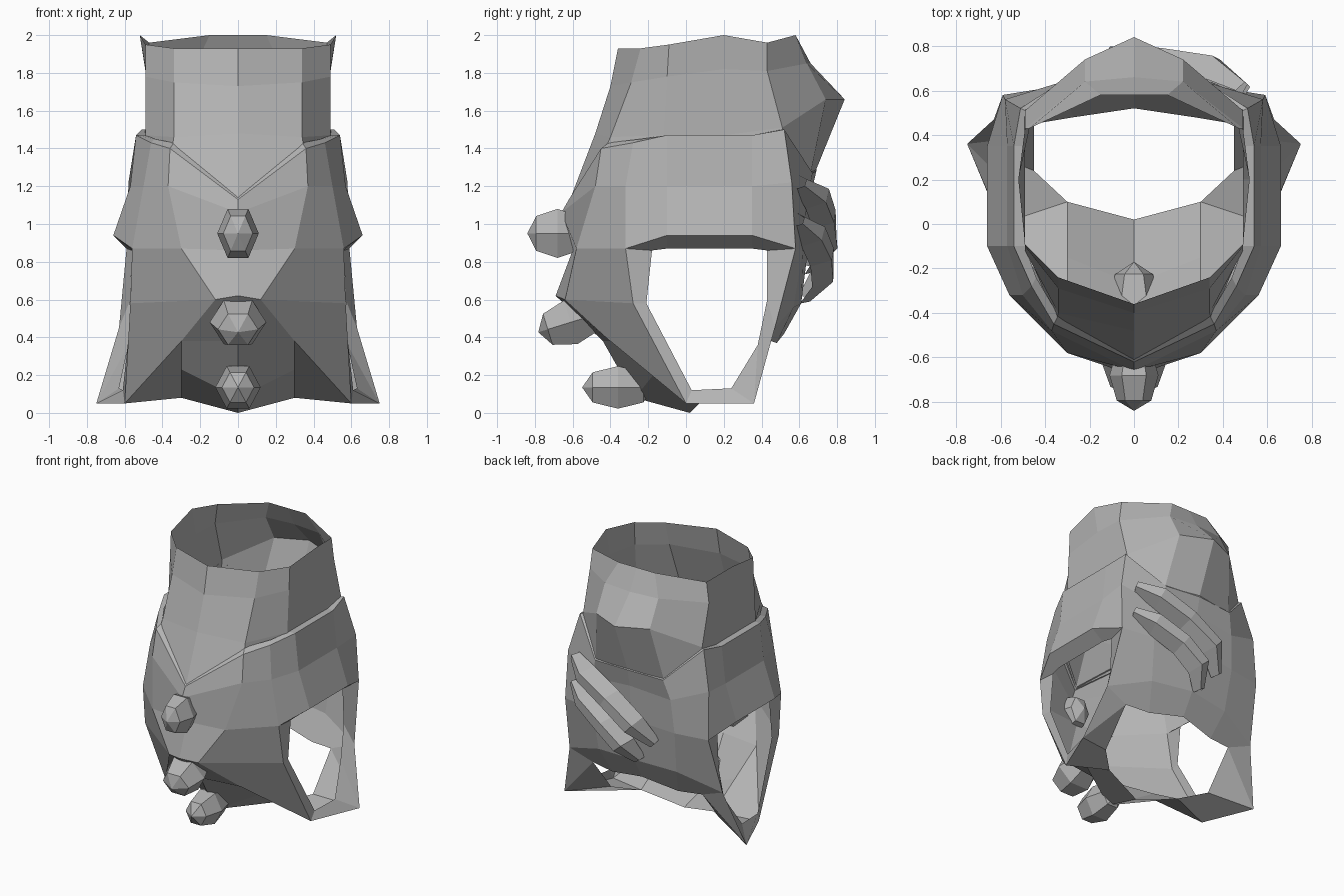
import bpy
import bmesh
from mathutils import Matrix, Vector

cube = bpy.data.objects.get("Cube")
if cube:
    bpy.data.objects.remove(cube, do_unlink=True)

grey = bpy.data.materials.new("plain_grey")
grey.use_nodes = True
tone = (0.45, 0.45, 0.45, 1)
grey.diffuse_color = tone
grey.node_tree.nodes["Principled BSDF"].inputs["Base Color"].default_value = tone


def finish(name, bm, mirrored=True):
    """Turn a bmesh into a flat shaded object, mirrored across x when asked."""
    bmesh.ops.remove_doubles(bm, verts=bm.verts[:], dist=0.001)
    bmesh.ops.recalc_face_normals(bm, faces=bm.faces[:])
    mesh = bpy.data.meshes.new(name)
    bm.to_mesh(mesh)
    bm.free()
    mesh.materials.append(grey)
    part = bpy.data.objects.new(name, mesh)
    bpy.context.collection.objects.link(part)
    if mirrored:
        mod = part.modifiers.new("Mirror", 'MIRROR')
        mod.use_clip = True
    return part


def loft(name, rows, mirrored=True, closed=False):
    """Bridge matching rows of points with faces."""
    bm = bmesh.new()
    grid = [[bm.verts.new(point) for point in row] for row in rows]
    for upper, lower in zip(grid, grid[1:]):
        count = len(upper)
        for i in range(count if closed else count - 1):
            j = (i + 1) % count
            bm.faces.new((upper[i], upper[j], lower[j], lower[i]))
    return finish(name, bm, mirrored)


def knob(name, centre, size, tilt=0):
    """Faceted knob with its pole pointing forward."""
    bm = bmesh.new()
    bmesh.ops.create_uvsphere(bm, u_segments=6, v_segments=4, radius=1)
    place = (Matrix.Translation(centre) @ Matrix.Rotation(tilt, 4, 'X')
             @ Matrix.Diagonal((*size, 1)) @ Matrix.Rotation(1.5708, 4, 'X')
             @ Matrix.Rotation(1.5708, 4, 'Z'))
    bm.transform(place)
    return finish(name, bm, mirrored=False)


def strap(name, path, width, depth):
    """Ridged strip that tapers at both ends and follows a path."""
    rows = []
    for i, point in enumerate(path):
        taper = 0.5 if i in (0, len(path) - 1) else 1
        p = Vector(point)
        along = Vector(path[min(i + 1, len(path) - 1)]) - Vector(path[max(i - 1, 0)])
        out = Vector((p.x, p.y, 0)).normalized()
        side = along.cross(out).normalized() * width * taper
        out = out * depth * taper
        rows.append([p + side, p + out + side / 2, p + out - side / 2, p - side])
    return loft(name, rows, mirrored=False)


# Upper tube, open at the top, with a bulge behind and a V below the front
loft("upper_tube", [
    [(0, -.36, 1.93), (.34, -.24, 1.93), (.49, -.09, 1.95), (.52, .2, 2),
     (.47, .43, 1.96), (.15, .58, 2), (0, .58, 2)],
    [(0, -.4, 1.73), (.34, -.29, 1.75), (.49, -.1, 1.78), (.49, .2, 1.82),
     (.49, .43, 1.81), (.22, .64, 1.85), (0, .66, 1.85)],
    [(0, -.48, 1.48), (.34, -.4, 1.46), (.49, -.12, 1.47), (.49, .2, 1.47),
     (.49, .51, 1.51), (.22, .74, 1.66), (0, .84, 1.66)],
    [(0, -.61, 1.14), (.35, -.43, 1.39), (.49, -.1, 1.42), (.49, .2, 1.42),
     (.5, .52, 1.4), (.28, .66, 1.27), (0, .69, 1.29)],
])

# Shoulder layer wrapping the tube, with a narrow ledge along its top
hole_front = (.56, -.32, .87)
hole_back = (.59, .58, .87)
brow = [(0, -.6, .86), (.3, -.58, .87), hole_front]
seat_line = [hole_back, (.34, .62, .87), (0, .65, .9)]
crown = [(.66, -.1, .94), (.66, .35, .94)]
loft("shoulder_layer", [
    [(0, -.6, 1.15), (.34, -.41, 1.43), (.44, -.24, 1.45), (.49, -.1, 1.47),
     (.49, .35, 1.47), (.49, .51, 1.5), (.28, .66, 1.28), (0, .69, 1.29)],
    [(0, -.62, 1.13), (.36, -.45, 1.4), (.46, -.28, 1.43), (.54, -.1, 1.47),
     (.54, .35, 1.47), (.51, .52, 1.5), (.28, .67, 1.27), (0, .69, 1.28)],
    [(0, -.66, 1.06), (.37, -.48, 1.2), (.5, -.32, 1.2), (.57, -.1, 1.2),
     (.57, .35, 1.2), (.58, .56, 1.22), (.32, .64, 1.12), (0, .66, 1.15)],
    brow + crown + seat_line,
])

# Front panel, tapering to a snout, with a flap folding back underneath
front_side = (.57, -.28, .58)
toe = (.6, 0, .05)
heel = (.75, .36, .05)
back_side = (.63, .47, .45)
flap_corner = (.45, .24, .12)
loft("front_panel", [
    brow,
    [(0, -.69, .62), (.12, -.64, .6), front_side],
    [(0, -.44, .38), (.3, -.4, .38), toe],
    [(0, -.27, .08), (.3, -.15, .23), toe],
    [(0, .02, 0), (.3, .1, .08), toe],
])
loft("lower_flap", [[(.3, .1, .08), toe], [flap_corner, heel]])

# Back panel curling inward to a low hem, with a leg at each side
hem_corner = (.45, .45, .38)
loft("back_panel", [
    seat_line,
    [back_side, (.32, .57, .56), (0, .61, .58)],
    [hem_corner, (.27, .48, .37), (0, .52, .42)],
])
loft("leg", [[back_side, heel], [hem_corner, heel], [hem_corner, flap_corner]])
loft("leg_inside", [[hem_corner, flap_corner], [hem_corner, heel]])

# Turned-in rim around each side opening
loft("side_opening_rim", [
    [hole_front, *crown, hole_back, back_side, heel, heel, toe, front_side],
    [(.56, -.18, .86), (.57, -.1, .87), (.57, .35, .87), (.56, .43, .86),
     (.57, .43, .6), (.58, .38, .36), (.63, .24, .13), (.61, .03, .12),
     (.56, -.21, .58)],
], closed=True)

# Three faceted knobs down the front
knob("upper_knob", (0, -.68, .95), (.11, .16, .15))
knob("middle_knob", (0, -.61, .48), (.15, .18, .14), .3)
knob("lower_knob", (0, -.36, .135), (.12, .19, .13))

# Slanting folds across the back
strap("upper_fold", [(.47, .59, 1.22), (.32, .65, 1.15), (.12, .68, 1.04),
                     (-.07, .69, .9), (-.18, .62, .76)], .08, .11)
strap("lower_fold", [(.48, .58, 1.02), (.34, .63, .95), (.16, .67, .84),
                     (.02, .67, .72), (-.05, .6, .6)], .08, .11)
